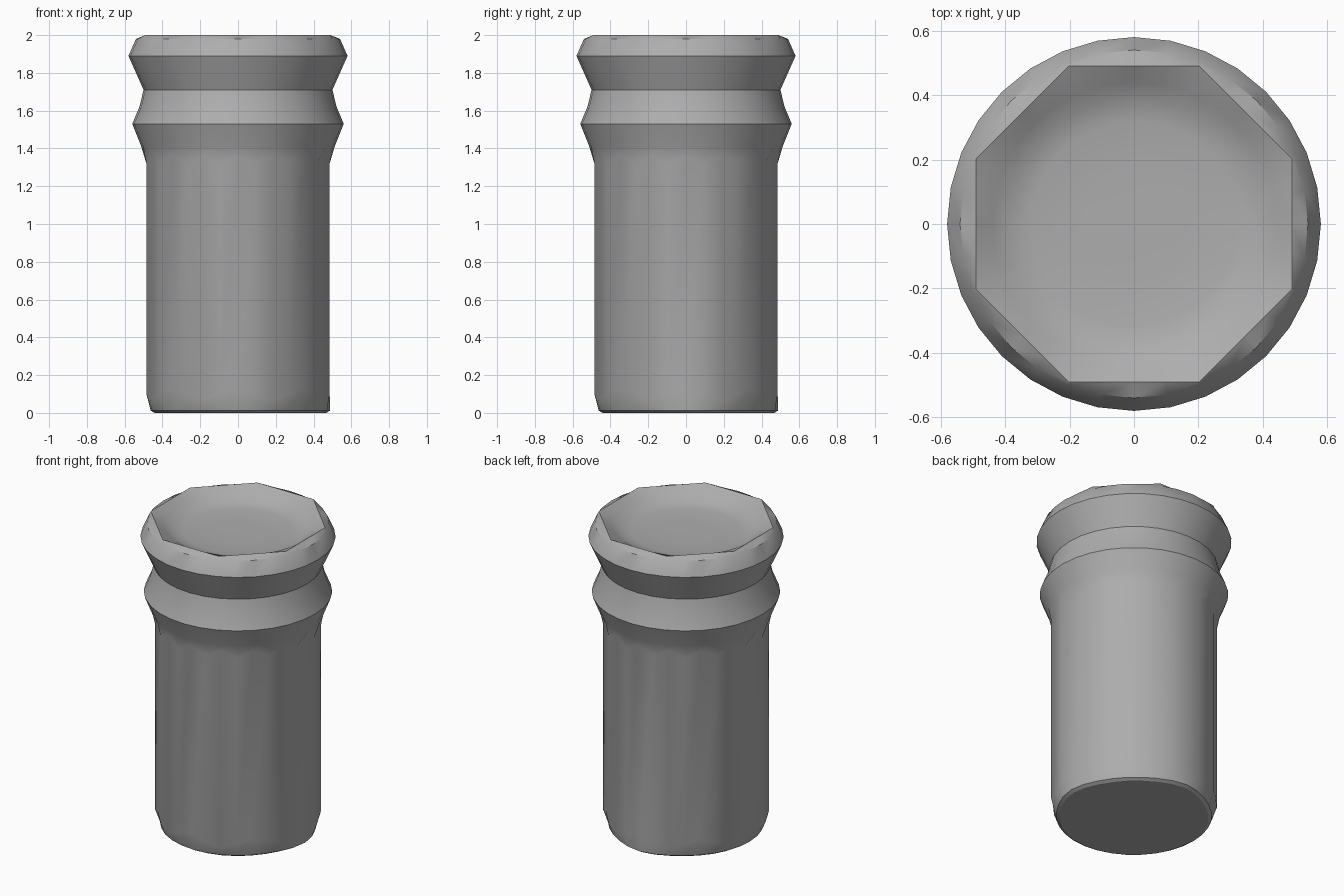
import bpy, bmesh
from math import pi, cos, sin

SEGMENTS = 32

cube = bpy.data.objects.get("Cube")
if cube:
    bpy.data.objects.remove(cube, do_unlink=True)

grey = bpy.data.materials.new("plain grey")
grey.use_nodes = True
colour = (0.42, 0.42, 0.42, 1)
grey.diffuse_color = colour
grey.node_tree.nodes["Principled BSDF"].inputs["Base Color"].default_value = colour


def flat_sided(apothem, sides, angle):
    """Distance to the edge of a regular polygon with a flat facing +x."""
    step = 2 * pi / sides
    return apothem / cos((angle + step / 2) % step - step / 2)


def foot_radius(angle):
    # worn chamfer, fading out on the +x and +y sides
    keep = max(cos(angle), sin(angle), 0) ** 16
    return 0.462 + 0.025 * keep


# Each ring: radius rule, height rule, from the underside up into the dish
rings = [
    (lambda a: foot_radius(a) - 0.02, lambda a: 0.0),
    (foot_radius, lambda a: 0.012),
    (lambda a: flat_sided(0.485, 16, a), lambda a: 0.10 + 0.03 * cos(8 * a)),
    (lambda a: flat_sided(0.485, 16, a), lambda a: 1.34 + 0.02 * cos(16 * a)),
    (lambda a: 0.512, lambda a: 1.41),
    (lambda a: 0.56, lambda a: 1.53),      # lower collar ridge
    (lambda a: 0.522, lambda a: 1.62),
    (lambda a: 0.50, lambda a: 1.71),      # groove
    (lambda a: 0.58, lambda a: 1.89),      # upper collar ridge
    (lambda a: 0.54, lambda a: 1.98),
    (lambda a: flat_sided(0.49, 8, a), lambda a: 2.0),   # eight-sided lip
    (lambda a: 0.44, lambda a: 1.965),
    (lambda a: 0.39, lambda a: 1.935),
    (lambda a: 0.32, lambda a: 1.922),
    (lambda a: 0.16, lambda a: 1.918),
]

# Pillar: skin the rings, cap the underside and the dish floor
bm = bmesh.new()
angles = [2 * pi * i / SEGMENTS for i in range(SEGMENTS)]
loops = [[bm.verts.new((r(a) * cos(a), r(a) * sin(a), z(a))) for a in angles]
         for r, z in rings]
for low, high in zip(loops, loops[1:]):
    for i in range(SEGMENTS):
        j = (i + 1) % SEGMENTS
        bm.faces.new((low[i], low[j], high[j], high[i]))
bm.faces.new(loops[0][::-1])
bm.faces.new(loops[-1])
bmesh.ops.recalc_face_normals(bm, faces=bm.faces)

mesh = bpy.data.meshes.new("pillar")
bm.to_mesh(mesh)
bm.free()
mesh.materials.append(grey)
pillar = bpy.data.objects.new("pillar", mesh)
bpy.context.collection.objects.link(pillar)

bpy.ops.object.select_all(action="DESELECT")
pillar.select_set(True)
bpy.context.view_layer.objects.active = pillar
bpy.ops.object.shade_smooth_by_angle(angle=pi / 6)
